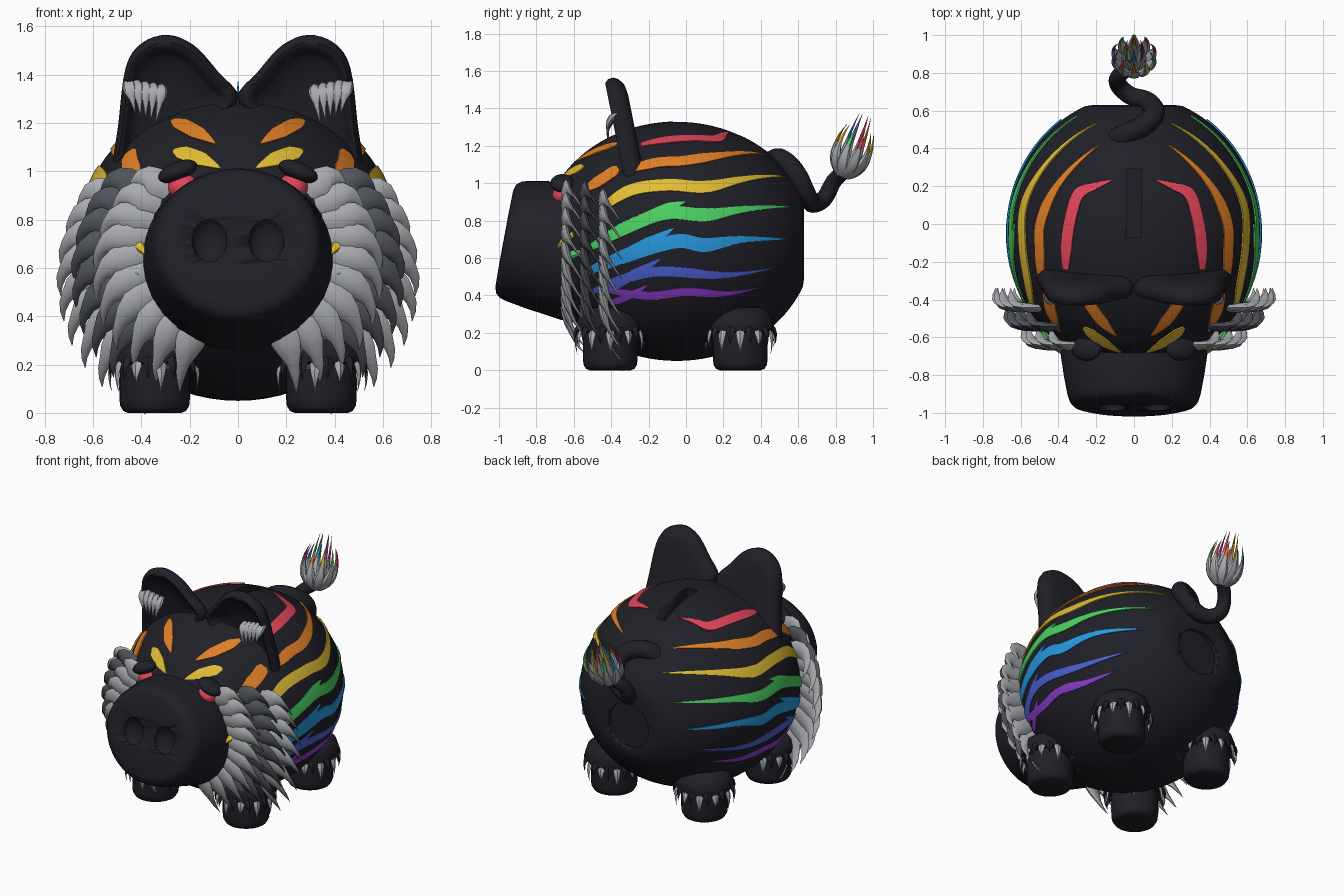
import bpy, bmesh, math
from math import sin, cos, pi, sqrt, radians
from mathutils import Vector as V, Matrix

if "Cube" in bpy.data.objects:
    bpy.data.objects.remove(bpy.data.objects["Cube"])

COLOURS = dict(black=(.014, .014, .021), light_grey=(.4, .41, .43), dark_grey=(.085, .09, .11),
               red=(.75, .06, .1), orange=(.74, .21, .02), yellow=(.74, .5, .035),
               green=(.07, .62, .12), blue=(.02, .31, .73), indigo=(.07, .12, .65),
               purple=(.27, .05, .62))
MATS = {}
for key, rgb in COLOURS.items():
    m = MATS[key] = bpy.data.materials.new(key)
    m.use_nodes = True
    m.diffuse_color = (*rgb, 1)
    bsdf = m.node_tree.nodes["Principled BSDF"]
    bsdf.inputs["Base Color"].default_value = (*rgb, 1)
    bsdf.inputs["Roughness"].default_value = .6

# Body ellipsoid: centre and radii
C, R = V((0, -.05, .69)), V((.67, .73, .64))


def finish(name, bm, colours, mirror=False, angle=40):
    """Turn a bmesh into a smooth-shaded object, optionally mirrored across x."""
    if mirror:
        copy = bmesh.ops.duplicate(bm, geom=bm.verts[:] + bm.edges[:] + bm.faces[:])["geom"]
        for v in copy:
            if isinstance(v, bmesh.types.BMVert):
                v.co.x *= -1
    bmesh.ops.recalc_face_normals(bm, faces=bm.faces)
    me = bpy.data.meshes.new(name)
    bm.to_mesh(me)
    bm.free()
    ob = bpy.data.objects.new(name, me)
    bpy.context.collection.objects.link(ob)
    for c in colours:
        me.materials.append(MATS[c])
    bpy.ops.object.select_all(action='DESELECT')
    ob.select_set(True)
    bpy.context.view_layer.objects.active = ob
    bpy.ops.object.shade_smooth_by_angle(angle=radians(angle))
    return ob


def loft(bm, rings, mat=lambda i: 0):
    """Skin closed rings of points and cap both ends."""
    vs = [[bm.verts.new(p) for p in r] for r in rings]
    n = len(vs[0])
    for i in range(len(vs) - 1):
        for j in range(n):
            k = (j + 1) % n
            bm.faces.new((vs[i][j], vs[i][k], vs[i + 1][k], vs[i + 1][j])).material_index = mat(i)
    bm.faces.new(vs[0]).material_index = mat(0)
    bm.faces.new(vs[-1]).material_index = mat(len(vs) - 2)


def spline(pts, steps, closed=False):
    """Catmull-Rom samples through the points."""
    n, out = len(pts), []
    get = lambda i: pts[i % n] if closed else pts[min(max(i, 0), n - 1)]
    for i in range(n if closed else n - 1):
        a, b, c, d = (V(get(i + k)) for k in (-1, 0, 1, 2))
        for s in range(steps):
            t = s / steps
            out.append(.5 * (2 * b + (c - a) * t + (2 * a - 5 * b + 4 * c - d) * t * t
                             + (3 * b - a - 3 * c + d) * t ** 3))
    return out if closed else out + [V(pts[-1])]


def lock(bm, a, mid, b, width, thick, across, mat=lambda i: 0, sides=8, rings=8):
    """A flattened pointed tuft along a bent path."""
    a, mid, b = V(a), V(mid), V(b)
    out = []
    for i in range(rings + 1):
        t = i / rings
        p = a * (1 - t) ** 2 + mid * 2 * t * (1 - t) + b * t * t
        tan = ((mid - a) * (1 - t) + (b - mid) * t).normalized()
        w = V(across).cross(tan).normalized()
        h = tan.cross(w)
        k = max(.02, (1 - t ** 2.6) * (.6 + .4 * sin(pi * min(1, t * 1.6))))
        out.append([p + w * cos(q) * width * k + h * sin(q) * thick * k
                    for q in (2 * pi * j / sides for j in range(sides))])
    loft(bm, out, mat)


def on_body(p, f=1):
    d = V(p) - C
    return C + d * (f / sqrt(sum((d[i] / R[i]) ** 2 for i in range(3))))


def solve(axis, sign, u, v):
    """Point on the body from two coordinates; the given axis is solved."""
    p = [u, v]
    p.insert(axis, C[axis])
    k = sum(((p[i] - C[i]) / R[i]) ** 2 for i in range(3))
    p[axis] = C[axis] + sign * R[axis] * sqrt(max(0.01, 1 - k))
    return on_body(p)


def stripe(bm, pts, width, start=.5):
    """A thin raised band that hugs the body and tapers to a point."""
    path = [on_body(p) for p in spline(pts, 8)]
    n, out = len(path) - 1, []
    for i, p in enumerate(path):
        t = i / n
        tan = path[min(i + 1, n)] - path[max(i - 1, 0)]
        nor = V([(p[k] - C[k]) / R[k] ** 2 for k in range(3)])
        side = nor.cross(tan).normalized()
        w = width * max(.03, min(1, start + t * 3, (1 - t) * 2.6))
        out.append([on_body(p + side * w * o, f) for o, f in
                    ((-1, .985), (-1, 1.01), (0, 1.012), (1, 1.01), (1, .985))])
    loft(bm, out)


def cut(ob, cutter):
    mod = ob.modifiers.new("cut", 'BOOLEAN')
    mod.object, mod.solver = cutter, 'EXACT'
    bpy.context.view_layer.objects.active = ob
    bpy.ops.object.modifier_apply(modifier="cut")
    bpy.data.objects.remove(cutter)


def ball(bm, loc, size, rot=Matrix(), seg=24):
    mtx = Matrix.Translation(loc) @ rot @ Matrix.Diagonal((*size, 1))
    return bmesh.ops.create_uvsphere(bm, u_segments=seg, v_segments=seg * 2 // 3, radius=1, matrix=mtx)


# Body with flat back, coin slot and round plug recess
bm = bmesh.new()
ball(bm, C, (R.x, R.z, R.y), Matrix.Rotation(pi / 2, 4, 'X'), 72)
for v in bm.verts:
    v.co.y = min(v.co.y, .63)
body = finish("body", bm, ["black"])
bm = bmesh.new()
bmesh.ops.create_cube(bm, size=1, matrix=Matrix.Translation((0, .11, 1.25)) @ Matrix.Diagonal((.08, .36, .4, 1)))
cut(body, finish("slot_cutter", bm, ["black"]))
bm = bmesh.new()
bmesh.ops.create_cone(bm, cap_ends=True, segments=40, radius1=.155, radius2=.155, depth=.1,
                      matrix=Matrix.Translation((0, .65, .65)) @ Matrix.Rotation(pi / 2, 4, 'X'))
cut(body, finish("plug_cutter", bm, ["black"]))

# Snout, turned about a slightly raised axis
bm = bmesh.new()
tilt = Matrix.Translation((0, -.6, .635)) @ Matrix.Rotation(radians(-10.5), 4, 'X')
prof = [(.37, .1), (.372, 0), (.345, -.2), (.326, -.31), (.315, -.345), (.295, -.368), (.26, -.378), (.15, -.38)]
loft(bm, [[tilt @ V((1.08 * r * cos(2 * pi * j / 56), y, r * sin(2 * pi * j / 56))) for j in range(56)]
          for r, y in prof])
snout = finish("snout", bm, ["black"])
bm = bmesh.new()
for s in (1, -1):
    ball(bm, tilt @ V((.118 * s, -.38, .01)), (.073, .05, .093))
cut(snout, finish("nostril_cutter", bm, ["black"]))

# Ears: a thick rounded outline with a hollow front
outline = [(0, 1.31), (.08, 1.41), (.18, 1.52), (.29, 1.565), (.4, 1.53), (.465, 1.43),
           (.495, 1.2), (.515, 1.0), (.44, .95), (.28, 1.08), (.08, 1.2)]
loop = [V((p.x, p.y)) for p in spline([(x, z, 0) for x, z in outline], 4, True)]
mid = V((.29, 1.27))
bm = bmesh.new()
rings = []
for scale, dy in ((.3, .06), (.7, .06), (.88, .05), (.97, .025), (1, 0), (.97, -.03), (.9, -.05),
                  (.82, -.045), (.76, -.015), (.68, .01), (.3, .02)):
    flat = [mid + (p - mid) * scale for p in loop]
    rings.append([(p.x, -.385 + (1.55 - p.y) * .2 + dy, p.y) for p in flat])
loft(bm, rings)
finish("ears", bm, ["black"], True, 60)

bm = bmesh.new()
for i in range(5):
    x = .455 - i * .033
    lock(bm, (x, -.37, 1.375 - i * .006), (x - .01, -.44, 1.33), (x - .03 + i * .012, -.41, 1.24 - i * .01),
         .03, .018, (0, 1, 0))
finish("ear_tufts", bm, ["light_grey"], True)

# Eyes and heavy lids
bm = bmesh.new()
ball(bm, (.225, -.655, .935), (.065, .06, .055))
finish("eyes", bm, ["red"], True)
bm = bmesh.new()
ball(bm, (.25, -.66, 1.0), (.085, .065, .04), Matrix.Rotation(radians(22), 4, 'Y'))
finish("eyelids", bm, ["black"], True)

# Striped coat: side bands given as (y, z), top and face bands by their own plane
side_bands = dict(
    orange=[(.036, [(-.3, 1.07), (-.15, 1.11), (0, 1.12), (.2, 1.15), (.42, 1.15)])],
    yellow=[(.037, [(-.45, .86), (-.3, .96), (-.1, .99), (.1, .98), (.3, 1.02), (.53, 1.03)])],
    green=[(.036, [(-.5, .66), (-.3, .77), (-.1, .84), (.1, .83), (.3, .86), (.57, .87)]),
           (.025, [(-.25, .8), (-.12, .86), (0, .9)])],
    blue=[(.037, [(-.52, .53), (-.3, .62), (-.05, .69), (.1, .67), (.3, .7), (.55, .7)]),
          (.034, [(-.4, .58), (-.25, .65), (-.06, .76)])],
    indigo=[(.027, [(-.5, .42), (-.3, .5), (-.1, .53), (.2, .51), (.47, .55)]),
            (.026, [(-.42, .43), (-.3, .5), (-.13, .6)])],
    purple=[(.025, [(-.45, .44), (-.2, .4), (0, .42), (.2, .41), (.38, .44)]),
            (.02, [(-.4, .36), (-.3, .4), (-.2, .46)])])
for colour, bands in side_bands.items():
    bm = bmesh.new()
    for w, pts in bands:
        stripe(bm, [solve(0, 1, *p) for p in pts], w)
    if colour == "orange":
        stripe(bm, [solve(1, -1, *p) for p in ((.27, 1.21), (.19, 1.17), (.09, 1.11))], .034, .25)
        stripe(bm, [solve(0, 1, *p) for p in ((-.36, 1.08), (-.45, 1.02), (-.57, .94))], .042)
    if colour == "yellow":
        stripe(bm, [solve(1, -1, *p) for p in ((.265, 1.085), (.18, 1.06), (.07, 1.01))], .034, .25)
        lock(bm, (.44, -.6, .73), (.4, -.68, .68), (.345, -.71, .62), .025, .02, (0, 1, 0))
    if colour == "green":
        lock(bm, (.49, -.56, .63), (.45, -.66, .61), (.41, -.67, .57), .025, .02, (0, 1, 0))
    finish(colour + "_stripes", bm, [colour], True)
bm = bmesh.new()
top = [(.36, -.24), (.355, -.1), (.33, .05), (.29, .16), (.2, .2), (.11, .23)]
stripe(bm, [solve(2, 1, *p) for p in top], .034)
finish("red_stripes", bm, ["red"], True)

# Cheek mane: three fans of overlapping locks, outer ones further back
layers = [("front", "light_grey", -.61, 38, -66), ("middle", "dark_grey", -.51, 30, -60),
          ("back", "light_grey", -.41, 22, -58)]
for part, colour, y, hi, lo in layers:
    bm = bmesh.new()
    s = sqrt(1 - ((y - C.y) / R.y) ** 2)
    for i in range(10):
        f = i / 9
        a = radians(hi + (lo - hi) * f)
        out = V((cos(a), 0, sin(a)))
        base = V((R.x * s * cos(a), y, C.z + R.z * s * sin(a)))
        reach = .11 + .05 * sin(pi * f)
        lock(bm, base - out * .1 + V((0, -.03, .02)), base + out * reach * 1.1 + V((.02, -.06, .03)),
             base + out * reach * .8 + V((.03, .07, -.15)), .068, .026, (.25, 1, 0))
    finish("mane_" + part, bm, [colour], True)

# Feet with jagged cuffs and pale claws
foot, claws = bmesh.new(), bmesh.new()
for fy in (-.405, .29):
    c = V((.345, fy, 0))
    prof = [(.11, 0), (.13, .008), (.143, .03), (.146, .06), (.146, .2), (.178, .21), (.182, .25),
            (.165, .3), (.12, .335), (.05, .345)]
    loft(foot, [[c + V((r * cos(2 * pi * j / 32), r * sin(2 * pi * j / 32), z)) for j in range(32)]
                for r, z in prof])
    for i in range(22):
        a = 2 * pi * i / 22
        out = V((cos(a), sin(a), 0))
        up = V((0, 0, 1))
        if i % 2:
            lock(foot, c + out * .165 + up * .24, c + out * .2 + up * .2, c + out * .19 + up * .14,
                 .028, .014, out, sides=4, rings=4)
        else:
            lock(claws, c + out * .165 + up * .225, c + out * .2 + up * .17,
                 c + out * .178 + up * (.085 + .02 * (i % 4)), .024, .011, out, sides=4, rings=4)
finish("feet", foot, ["black"], True)
finish("claws", claws, ["light_grey"], True, 25)

# Curled tail
path = spline([(-.13, .42, 1.04), (-.05, .47, 1.12), (.05, .52, 1.12), (.11, .59, 1.05), (.07, .65, .93),
               (-.02, .68, .89), (-.085, .74, .92), (-.075, .79, 1.01), (0, .85, 1.07)], 6)
bm = bmesh.new()
rings = []
for i, p in enumerate(path):
    tan = (path[min(i + 1, len(path) - 1)] - path[max(i - 1, 0)]).normalized()
    u = tan.cross(V((.3, .2, 1))).normalized()
    w, r = tan.cross(u), .062 - .022 * i / len(path)
    rings.append([p + u * r * cos(pi * j / 7) + w * r * sin(pi * j / 7) for j in range(14)])
loft(bm, rings)
finish("tail", bm, ["black"])

# Tail tuft: two rings of locks with bright tips
tips = ["red", "orange", "yellow", "green", "blue", "purple"]
bm = bmesh.new()
base, lean = V((0, .84, 1.04)), V((0, .11, .3))
for count, spread, tip in ((10, .16, .78), (6, .07, 1.0)):
    for i in range(count):
        a = 2 * pi * (i + .5) / count
        out = V((cos(a), .8 * sin(a), -.3 * sin(a)))
        lock(bm, base + out * .03, base + lean * .3 + out * spread, base + lean * tip * 1.08 + out * spread * .55,
             .036, .022, out, lambda k, i=i: 1 + i % 6 if k >= 6 else 0, rings=9)
finish("tail_tuft", bm, ["light_grey"] + tips)
